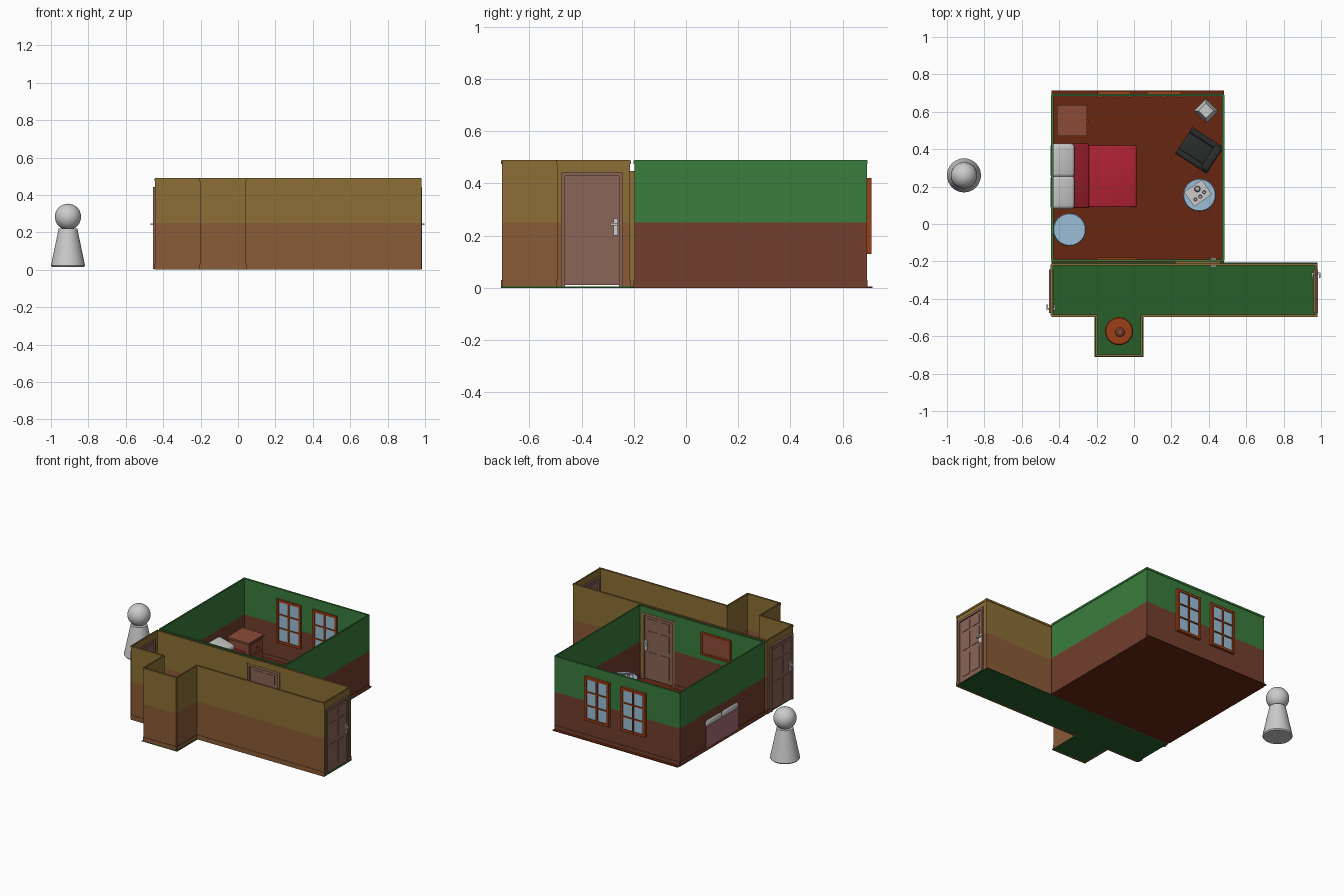
import bpy, bmesh, math
from mathutils import Matrix, Vector


def mat(name, r, g, b):
    m = bpy.data.materials.new(name)
    m.diffuse_color = [((c / 255 + 0.055) / 1.055) ** 2.4 for c in (r, g, b)] + [1]
    return m


GREEN, ROOM_LOW = mat("green_wall", 58, 125, 60), mat("red_brown_wall", 114, 62, 46)
TAN, HALL_LOW = mat("tan_wall", 140, 111, 54), mat("brown_wall", 138, 91, 54)
FLOOR, CARPET = mat("wood_floor", 104, 38, 16), mat("green_carpet", 40, 95, 42)
DOOR, ORANGE = mat("door_wood", 138, 101, 86), mat("orange_wood", 155, 62, 22)
RED, DEEP = mat("red_blanket", 175, 34, 50), mat("deep_red", 140, 26, 38)
PINK, BLUE = mat("pink_wood", 165, 110, 115), mat("pale_blue", 155, 190, 215)
BROWN, BLACK = mat("cabinet_wood", 140, 75, 55), mat("black_leather", 42, 44, 44)
I = Matrix.Identity(4)


def finish(name, bm, m, smooth=False):
    me = bpy.data.meshes.new(name)
    bmesh.ops.recalc_face_normals(bm, faces=bm.faces)
    bm.to_mesh(me)
    bm.free()
    ob = bpy.data.objects.new(name, me)
    bpy.context.collection.objects.link(ob)
    if m:
        me.materials.append(m)
    if smooth:
        bpy.ops.object.select_all(action='DESELECT')
        ob.select_set(True)
        bpy.context.view_layer.objects.active = ob
        bpy.ops.object.shade_smooth_by_angle(angle=math.radians(40))
    return ob


def box(name, lo, hi, m=None, M=I, bevel=0):
    lo, hi = Vector(lo), Vector(hi)
    bm = bmesh.new()
    bmesh.ops.create_cube(bm, size=1, matrix=M @ Matrix.Translation((lo + hi) / 2)
                          @ Matrix.Diagonal((*(hi - lo), 1)))
    if bevel:
        bmesh.ops.bevel(bm, geom=bm.edges[:], offset=bevel, segments=3, profile=0.5, affect='EDGES')
    return finish(name, bm, m, bevel > 0)


def lathe(name, prof, at, m=None, n=32, M=I):
    bm = bmesh.new()
    vs = [bm.verts.new((r, 0, z)) for r, z in prof]
    es = [bm.edges.new(p) for p in zip(vs, vs[1:])]
    bmesh.ops.spin(bm, geom=vs + es, cent=(0, 0, 0), axis=(0, 0, 1), angle=math.tau, steps=n)
    bmesh.ops.remove_doubles(bm, verts=bm.verts[:], dist=1e-5)
    bm.transform(M @ Matrix.Translation(at))
    return finish(name, bm, m, True)


def place(x, y, deg):
    return Matrix.Translation((x, y, 0)) @ Matrix.Rotation(math.radians(deg), 4, 'Z')


# Two-tone wall running along x or y, with skirting and top rail
def wall(name, x0, y0, x1, y1, low, high, z0=0):
    def part(suffix, t, za, zb, m):
        dx, dy = (0, t) if y0 == y1 else (t, 0)
        box(name + suffix, (x0 - dx, y0 - dy, za), (x1 + dx, y1 + dy, zb), m)
    if z0 < 0.25:
        part("_lower", 0.003, z0, 0.25, low)
        part("_skirting", 0.006, 0, 0.03, low)
    part("_upper", 0.003, max(z0, 0.25), 0.49, high)
    part("_rail", 0.006, 0.475, 0.487, high)


# Floors
box("room_floor", (-0.44, -0.205, 0), (0.48, 0.715, 0.005), FLOOR)
box("hall_floor", (-0.44, -0.495, 0), (0.98, -0.205, 0.004), CARPET)
box("alcove_floor", (-0.21, -0.71, 0), (0.05, -0.49, 0.004), CARPET)

# Bedroom walls
for n, *c in [("room_left", -0.437, -0.195, -0.437, 0.69), ("room_right", 0.477, -0.195, 0.477, 0.69),
              ("room_back", -0.44, 0.69, 0.48, 0.69), ("room_front_a", -0.44, -0.195, 0.225, -0.195),
              ("room_front_b", 0.455, -0.195, 0.48, -0.195)]:
    wall(n, *c, ROOM_LOW, GREEN)
wall("room_lintel", 0.225, -0.195, 0.455, -0.195, ROOM_LOW, GREEN, 0.44)

# Hall and alcove walls
for n, *c in [("hall_back_a", -0.44, -0.217, 0.225, -0.217), ("hall_back_b", 0.455, -0.217, 0.98, -0.217),
              ("hall_front_a", -0.44, -0.49, -0.2, -0.49), ("hall_front_b", 0.04, -0.49, 0.98, -0.49),
              ("alcove_left", -0.2, -0.703, -0.2, -0.49), ("alcove_right", 0.04, -0.703, 0.04, -0.49),
              ("alcove_front", -0.2, -0.703, 0.04, -0.703)]:
    wall(n, *c, HALL_LOW, TAN)
wall("hall_lintel", 0.225, -0.217, 0.455, -0.217, HALL_LOW, TAN, 0.44)
for s, x in (("left", -0.44), ("right", 0.973)):
    wall(f"hall_{s}_a", x, -0.49, x, -0.475, HALL_LOW, TAN)
    wall(f"hall_{s}_b", x, -0.245, x, -0.217, HALL_LOW, TAN)
    wall(f"hall_{s}_lintel", x, -0.475, x, -0.245, HALL_LOW, TAN, 0.44)


# Panelled door with lever handles on both faces
def door(name, M):
    box(name + "_slab", (-0.105, -0.004, 0.01), (0.105, 0.004, 0.43), DOOR, M)
    for s in (-1, 1):
        box(name + "_jamb", (s * 0.11 - 0.007, -0.012, 0.005), (s * 0.11 + 0.007, 0.012, 0.44), DOOR, M)
        for x in (-0.045, 0.045):
            for za, zb in ((0.04, 0.19), (0.22, 0.33), (0.35, 0.41)):
                box(name + "_panel", (x - 0.033, min(0, s * 0.007), za), (x + 0.033, max(0, s * 0.007), zb), DOOR, M)
        y = sorted((s * 0.004, s * 0.01))
        box(name + "_plate", (0.083, y[0], 0.2), (0.1, y[1], 0.265), None, M)
        y = sorted((s * 0.016, s * 0.024))
        box(name + "_lever", (0.07, y[0], 0.238), (0.1, y[1], 0.248), None, M)
        y = sorted((s * 0.008, s * 0.018))
        box(name + "_spindle", (0.09, y[0], 0.238), (0.1, y[1], 0.248), None, M)
    box(name + "_head", (-0.117, -0.012, 0.428), (0.117, 0.012, 0.442), DOOR, M)


door("hall_right_door", place(0.973, -0.36, 90))
door("hall_left_door", place(-0.443, -0.36, -90))
door("room_door", place(0.34, -0.205, 0))
for x in (0.222, 0.458):
    box("doorway_lining", (x - 0.004, -0.222, 0), (x + 0.004, -0.19, 0.445), TAN)
box("doorway_lining_top", (0.22, -0.222, 0.44), (0.46, -0.19, 0.447), TAN)

# Windows
for x in (-0.105, 0.16):
    box("window_pane", (x - 0.085, 0.683, 0.135), (x + 0.085, 0.704, 0.415), BLUE)
    for dx, w in ((-0.082, 0.008), (0, 0.005), (0.082, 0.008)):
        box("window_upright", (x + dx - w, 0.677, 0.13), (x + dx + w, 0.711, 0.42), ORANGE)
    for z, h in ((0.138, 0.008), (0.23, 0.004), (0.32, 0.004), (0.412, 0.008)):
        box("window_bar", (x - 0.088, 0.678, z - h), (x + 0.088, 0.71, z + h), ORANGE)

# Picture on the front wall of the bedroom
box("picture", (-0.19, -0.193, 0.3), (0.01, -0.184, 0.42), BROWN)
for z in (0.292, 0.428):
    box("picture_frame_rail", (-0.2, -0.193, z - 0.006), (0.02, -0.178, z + 0.006), ORANGE)
for x in (-0.194, 0.014):
    box("picture_frame_side", (x - 0.006, -0.193, 0.292), (x + 0.006, -0.178, 0.428), ORANGE)

# Bed
box("headboard", (-0.444, 0.09, 0.02), (-0.425, 0.42, 0.16), PINK)
box("bed_frame", (-0.43, 0.095, 0.03), (0.005, 0.415, 0.07), PINK)
box("mattress", (-0.43, 0.1, 0.07), (0.0, 0.41, 0.138), PINK, bevel=0.01)
box("blanket", (-0.25, 0.09, 0.05), (0.013, 0.42, 0.145), RED, bevel=0.008)
box("folded_cover", (-0.335, 0.085, 0.06), (-0.24, 0.43, 0.155), DEEP, bevel=0.01)
for y in (0.1, 0.4):
    for x in (-0.42, -0.01):
        box("bed_leg", (x - 0.012, y - 0.012, 0.004), (x + 0.012, y + 0.012, 0.05), PINK)
for y in (0.17, 0.34):
    ob = box("pillow", (-0.065, -0.09, -0.027), (0.065, 0.09, 0.027), None,
             Matrix.Translation((-0.383, y, 0.168)) @ Matrix.Rotation(math.radians(15), 4, 'Y'), bevel=0.02)

# Bedside cabinet with drawers
box("cabinet_body", (-0.405, 0.48, 0.004), (-0.257, 0.625, 0.175), BROWN)
box("cabinet_top", (-0.412, 0.47, 0.175), (-0.25, 0.635, 0.187), BROWN)
for z in (0.02, 0.1):
    box("drawer", (-0.257, 0.49, z), (-0.251, 0.615, z + 0.065), BROWN)
    box("drawer_knob", (-0.251, 0.545, z + 0.028), (-0.243, 0.56, z + 0.038), ORANGE)

# Round blue tables
TABLE = [(0, 0.005), (0.05, 0.005), (0.05, 0.012), (0.014, 0.022), (0.012, 0.155), (0.03, 0.16),
         (0.084, 0.162), (0.088, 0.167), (0.084, 0.173), (0, 0.173)]
lathe("corner_table", TABLE, (-0.345, -0.03, 0), BLUE)
lathe("tea_table", TABLE, (0.35, 0.155, 0), BLUE)

# Tray with a pot and cups
M = place(0.342, 0.165, 35)
box("tray", (-0.055, -0.045, 0.173), (0.055, 0.045, 0.178), None, M)
for s in (-1, 1):
    box("tray_long_edge", (-0.055, s * 0.045 - 0.003, 0.173), (0.055, s * 0.045 + 0.003, 0.186), None, M)
    box("tray_short_edge", (s * 0.055 - 0.003, -0.045, 0.173), (s * 0.055 + 0.003, 0.045, 0.186), None, M)
CUP = [(0, 0), (0.007, 0), (0.011, 0.018), (0.009, 0.018), (0.006, 0.004), (0, 0.004)]
for x, y in ((-0.03, -0.02), (0.0, -0.022), (0.03, -0.015)):
    lathe("cup", CUP, (x, y, 0.178), None, 16, M)
lathe("pot", [(0, 0), (0.012, 0), (0.016, 0.012), (0.011, 0.026), (0.003, 0.029), (0, 0.033)],
      (0.01, 0.02, 0.178), None, 20, M)

# Armchair, back towards the right wall
M = place(0.35, 0.393, -33)
box("chair_base", (-0.09, -0.065, 0.03), (0.085, 0.065, 0.085), BLACK, M, 0.006)
box("chair_cushion", (-0.1, -0.053, 0.08), (0.06, 0.053, 0.115), BLACK, M, 0.01)
box("chair_back", (0.055, -0.075, 0.03), (0.1, 0.075, 0.23), BLACK, M, 0.014)
for s in (-1, 1):
    box("chair_arm_side", (-0.09, s * 0.066 - 0.012, 0.03), (0.09, s * 0.066 + 0.012, 0.14), BLACK, M, 0.004)
    roll = M @ Matrix.Translation((-0.1, s * 0.067, 0.145)) @ Matrix.Rotation(math.pi / 2, 4, 'Y')
    lathe("chair_arm_roll", [(0, 0), (0.017, 0), (0.017, 0.2), (0, 0.2)], (0, 0, 0), BLACK, 20, roll)
    for x in (-0.08, 0.075):
        box("chair_foot", (x - 0.008, s * 0.06 - 0.008, 0.004), (x + 0.008, s * 0.06 + 0.008, 0.03), BLACK, M)

# Square floor lamp
M = place(0.385, 0.605, 0)
box("lamp_base", (-0.035, -0.035, 0.004), (0.035, 0.035, 0.016), None, M @ Matrix.Rotation(math.pi / 4, 4, 'Z'))
lathe("lamp_pole", [(0.006, 0.01), (0.006, 0.28)], (0, 0, 0), None, 12, M)
lathe("lamp_shade", [(0, 0.24), (0.065, 0.23), (0.04, 0.31), (0, 0.31)], (0, 0, 0), None, 4, M)

# Alcove table with a small candlestick
lathe("alcove_table", [(0, 0.004), (0.05, 0.004), (0.045, 0.015), (0.014, 0.03), (0.012, 0.15), (0.04, 0.165),
                       (0.07, 0.168), (0.075, 0.174), (0.07, 0.18), (0, 0.18)], (-0.08, -0.573, 0), ORANGE)
lathe("candlestick", [(0, 0.18), (0.025, 0.18), (0.022, 0.186), (0.006, 0.192), (0.006, 0.215), (0.014, 0.222),
                      (0.014, 0.227), (0, 0.227)], (-0.075, -0.578, 0), BROWN, 20)

# Standing pawn-like scale figure
lathe("figure_body", [(0, 0.015), (0.085, 0.015), (0.091, 0.022), (0.05, 0.22), (0, 0.22)], (-0.909, 0.26, 0))
lathe("figure_head", [(0.07 * math.sin(i * math.pi / 16), 0.283 - 0.07 * math.cos(i * math.pi / 16))
                      for i in range(17)], (-0.909, 0.26, 0))
